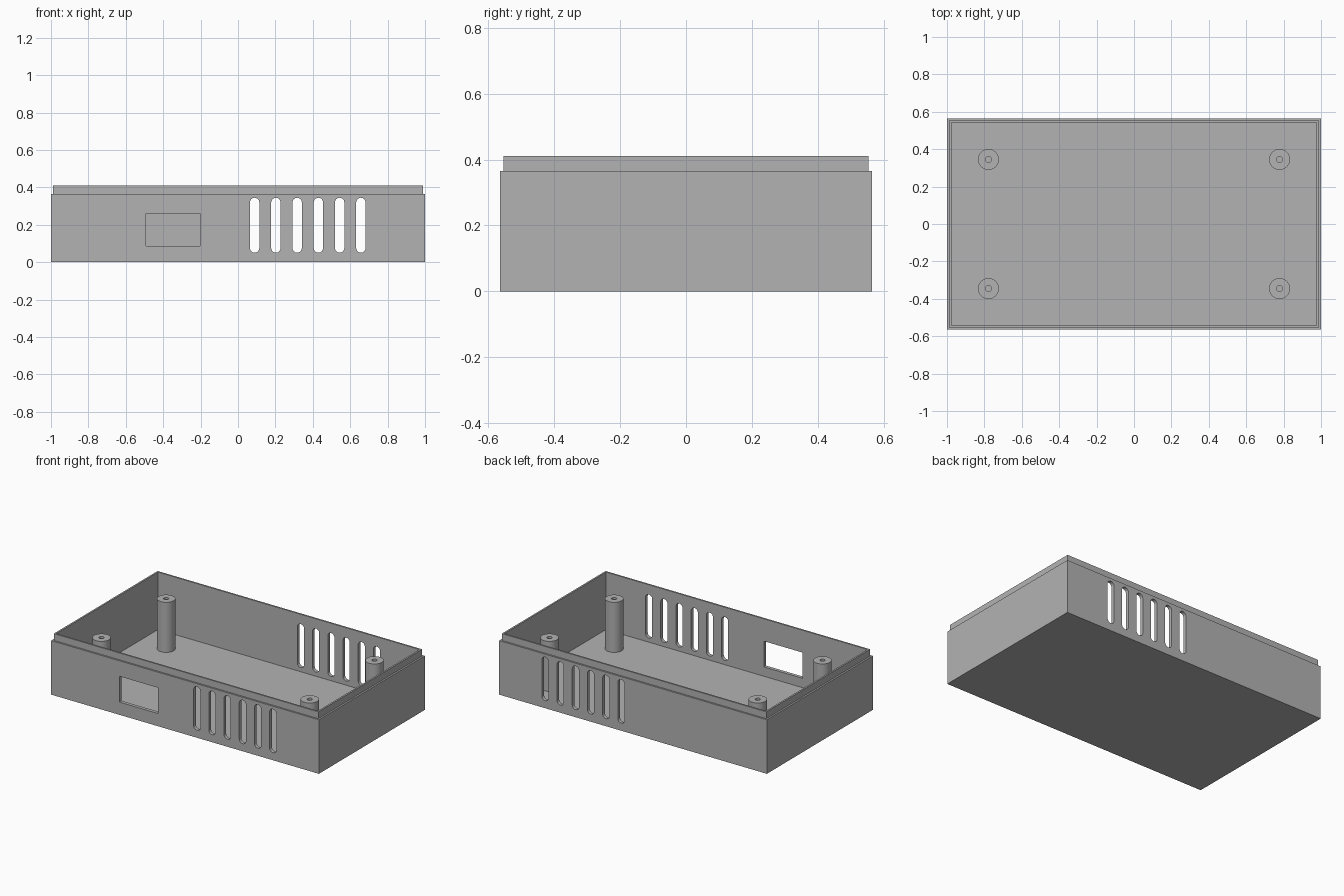
import bpy
import bmesh
import math

cube = bpy.data.objects.get("Cube")
if cube:
    bpy.data.objects.remove(cube, do_unlink=True)

# Overall sizes
HX, HY = 1.0, 0.565
WALL, LIP = 0.023, 0.0115
WALL_TOP, LIP_TOP, POST_TOP = 0.365, 0.411, 0.361

grey = bpy.data.materials.new("grey_plastic")
grey.use_nodes = True
colour = (0.45, 0.45, 0.45, 1)
grey.diffuse_color = colour
grey.node_tree.nodes["Principled BSDF"].inputs["Base Color"].default_value = colour


def make_object(name, bm):
    bmesh.ops.recalc_face_normals(bm, faces=bm.faces)
    mesh = bpy.data.meshes.new(name)
    bm.to_mesh(mesh)
    bm.free()
    mesh.materials.append(grey)
    obj = bpy.data.objects.new(name, mesh)
    bpy.context.collection.objects.link(obj)
    return obj


def skin(bm, rings):
    """Join successive closed rings of points with quads and cap both ends."""
    loops = [[bm.verts.new(p) for p in ring] for ring in rings]
    for a, b in zip(loops, loops[1:]):
        for i in range(len(a)):
            j = (i + 1) % len(a)
            bm.faces.new((a[i], a[j], b[j], b[i]))
    bm.faces.new(loops[0])
    bm.faces.new(loops[-1])


def rectangle(inset, z):
    x, y = HX - inset, HY - inset
    return [(-x, -y, z), (x, -y, z), (x, y, z), (-x, y, z)]


def circle(cx, cy, radius, z, sides=40):
    angles = [2 * math.pi * i / sides for i in range(sides)]
    return [(cx + radius * math.cos(a), cy + radius * math.sin(a), z) for a in angles]


def slot_outline(cx, radius, low, high, steps=12):
    """Upright slot with round ends, as x and z pairs."""
    points = []
    for start, cz in ((0, high - radius), (math.pi, low + radius)):
        for i in range(steps + 1):
            a = start + math.pi * i / steps
            points.append((cx + radius * math.cos(a), cz + radius * math.sin(a)))
    return points


# Tray: floor, walls and the stepped lip
bm = bmesh.new()
skin(bm, [rectangle(inset, z) for inset, z in (
    (0, 0), (0, WALL_TOP), (LIP, WALL_TOP), (LIP, LIP_TOP),
    (WALL, LIP_TOP), (WALL, WALL))])
tray = make_object("tray", bm)

# Cutters: vent slots through front and back, port window in the front
bm = bmesh.new()
for i in range(6):
    outline = slot_outline(0.089 + 0.1136 * i, 0.025, 0.051, 0.345)
    skin(bm, [[(x, y, z) for x, z in outline] for y in (-0.7, 0.7)])
window = [(-0.491, 0.086), (-0.202, 0.086), (-0.202, 0.26), (-0.491, 0.26)]
skin(bm, [[(x, y, z) for x, z in window] for y in (-0.7, -0.4)])
cutter = make_object("opening_cutter", bm)
cutter.hide_render = True

cut = tray.modifiers.new("openings", "BOOLEAN")
cut.operation = "DIFFERENCE"
cut.solver = "EXACT"
cut.object = cutter
bpy.ops.object.select_all(action="DESELECT")
bpy.context.view_layer.objects.active = tray
tray.select_set(True)
bpy.ops.object.modifier_apply(modifier=cut.name)
bpy.data.objects.remove(cutter, do_unlink=True)

# Four screw posts with blind holes
parts = [tray]
for x_name, sx in (("left", 1), ("right", -1)):
    for y_name, sy in (("front", -1), ("back", 1)):
        bm = bmesh.new()
        skin(bm, [circle(0.778 * sx, 0.345 * sy, r, z) for r, z in (
            (0.056, WALL), (0.056, POST_TOP), (0.016, POST_TOP), (0.016, WALL + 0.01))])
        parts.append(make_object(f"screw_post_{y_name}_{x_name}", bm))

# Smooth round surfaces, sharp edges kept
for part in parts:
    part.select_set(True)
bpy.ops.object.shade_smooth_by_angle(angle=math.radians(30))
